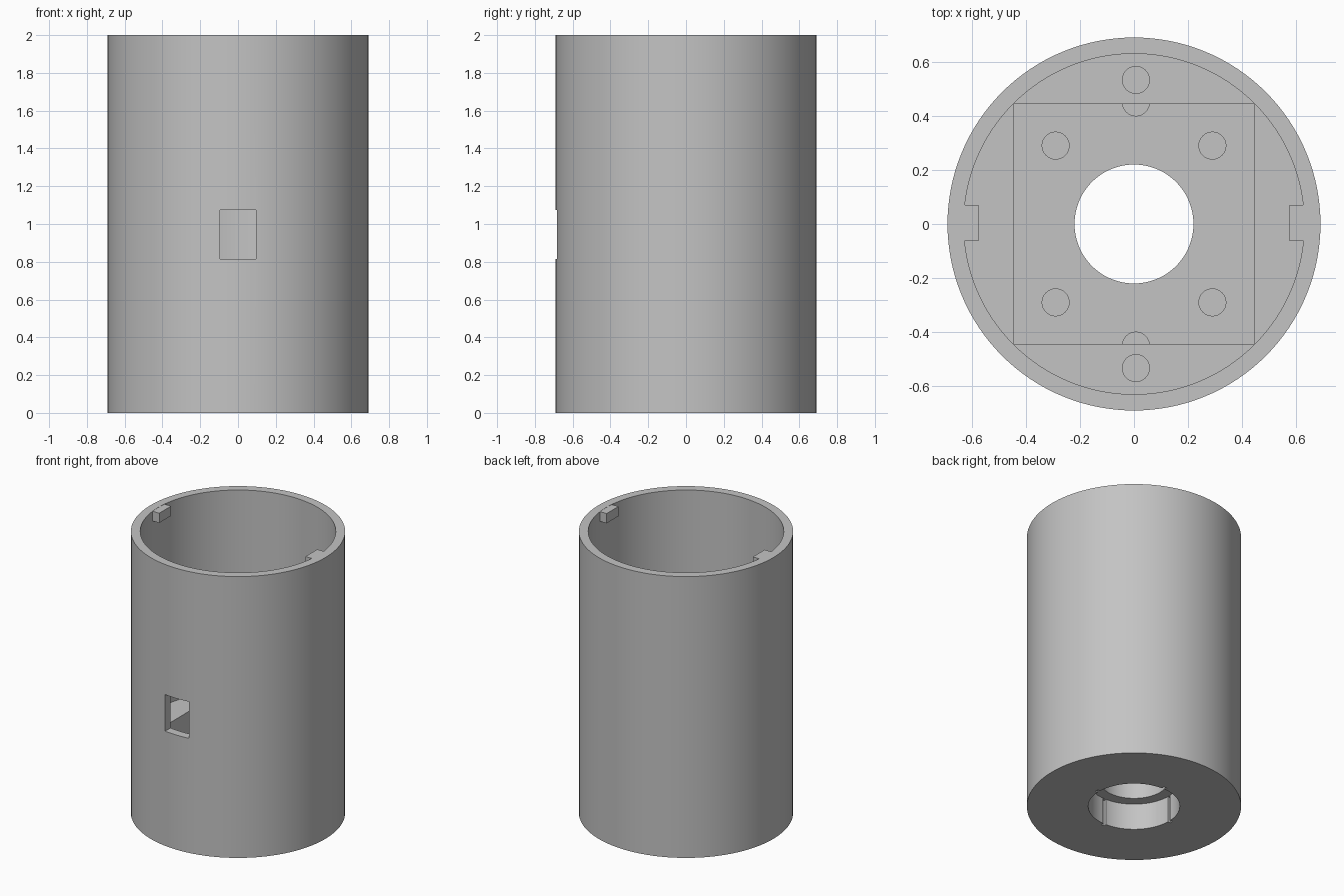
import bpy, bmesh, math
from mathutils import Matrix, Vector

if "Cube" in bpy.data.objects:
    bpy.data.objects.remove(bpy.data.objects["Cube"], do_unlink=True)

grey = bpy.data.materials.new("plain_grey")
grey.use_nodes = True
COLOUR = (0.55, 0.55, 0.55, 1)
grey.diffuse_color = COLOUR
grey.node_tree.nodes["Principled BSDF"].inputs["Base Color"].default_value = COLOUR


def make(name, bm):
    bmesh.ops.recalc_face_normals(bm, faces=bm.faces)
    mesh = bpy.data.meshes.new(name)
    bm.to_mesh(mesh)
    bm.free()
    mesh.materials.append(grey)
    obj = bpy.data.objects.new(name, mesh)
    bpy.context.collection.objects.link(obj)
    return obj


def box(name, low, high):
    bm = bmesh.new()
    bmesh.ops.create_cube(bm, size=1)
    low, high = Vector(low), Vector(high)
    bmesh.ops.scale(bm, vec=high - low, verts=bm.verts)
    bmesh.ops.translate(bm, vec=(low + high) / 2, verts=bm.verts)
    return make(name, bm)


def rod(name, x, y, radius, z0, z1):
    bm = bmesh.new()
    bmesh.ops.create_cone(bm, cap_ends=True, segments=32, radius1=radius, radius2=radius,
                          depth=z1 - z0, matrix=Matrix.Translation((x, y, (z0 + z1) / 2)))
    return make(name, bm)


def revolve(name, profile, steps):
    bm = bmesh.new()
    rings = []
    for i in range(steps):
        a = math.tau * i / steps
        rings.append([bm.verts.new((r * math.cos(a), r * math.sin(a), z)) for r, z in profile])
    n = len(profile)
    for i in range(steps):
        a, b = rings[i], rings[(i + 1) % steps]
        for j in range(n):
            k = (j + 1) % n
            bm.faces.new((a[j], b[j], b[k], a[k]))
    return make(name, bm)


def select_only(obj):
    bpy.ops.object.select_all(action="DESELECT")
    obj.select_set(True)
    bpy.context.view_layer.objects.active = obj


def cut(target, cutter):
    cutter.hide_render = True
    mod = target.modifiers.new("cut", "BOOLEAN")
    mod.operation, mod.solver, mod.object = "DIFFERENCE", "EXACT", cutter
    select_only(target)
    bpy.ops.object.modifier_apply(modifier=mod.name)
    bpy.data.objects.remove(cutter, do_unlink=True)


# Tube with a thick, stepped base
INNER, OUTER, SHELF, POCKET = 0.63, 0.69, 0.57, 0.36
body = revolve("cylinder_housing", [
    (0.295, 0), (OUTER, 0), (OUTER, 2), (INNER, 2),
    (INNER, SHELF), (0.22, SHELF), (0.22, 0.187), (0.295, 0.187)], 128)

# Square pocket in the base
cut(body, box("pocket_cutter", (-0.444, -0.444, POCKET), (0.444, 0.444, 0.8)))

# Blind holes in the pocket corners, on the shelf and at the pocket edges
for sy in (-1, 1):
    for sx in (-1, 1):
        cut(body, rod("corner_hole_cutter", sx * 0.29, sy * 0.29, 0.05, 0.26, 0.5))
    cut(body, rod("shelf_hole_cutter", 0.007, sy * 0.533, 0.05, 0.44, 0.7))
    cut(body, rod("edge_hole_cutter", 0.007, sy * 0.45, 0.05, 0.28, 0.4))

# Front window
cut(body, box("window_cutter", (-0.095, -0.8, 0.815), (0.095, -0.5, 1.075)))

# Narrow keyways around the lower bore
for x, y in ((0.315, 0.012), (0.012, 0.315)):
    cut(body, box("keyway_cutter", (-x, -y, -0.1), (x, y, 0.186)))

select_only(body)
bpy.ops.object.shade_smooth_by_angle(angle=math.radians(30))

# Locking lugs inside the rim
for side, name in ((1, "left_lug"), (-1, "right_lug")):
    xs = sorted((side * 0.575, side * 0.65))
    box(name, (xs[0], -0.063, 1.93), (xs[1], 0.07, 1.999))
